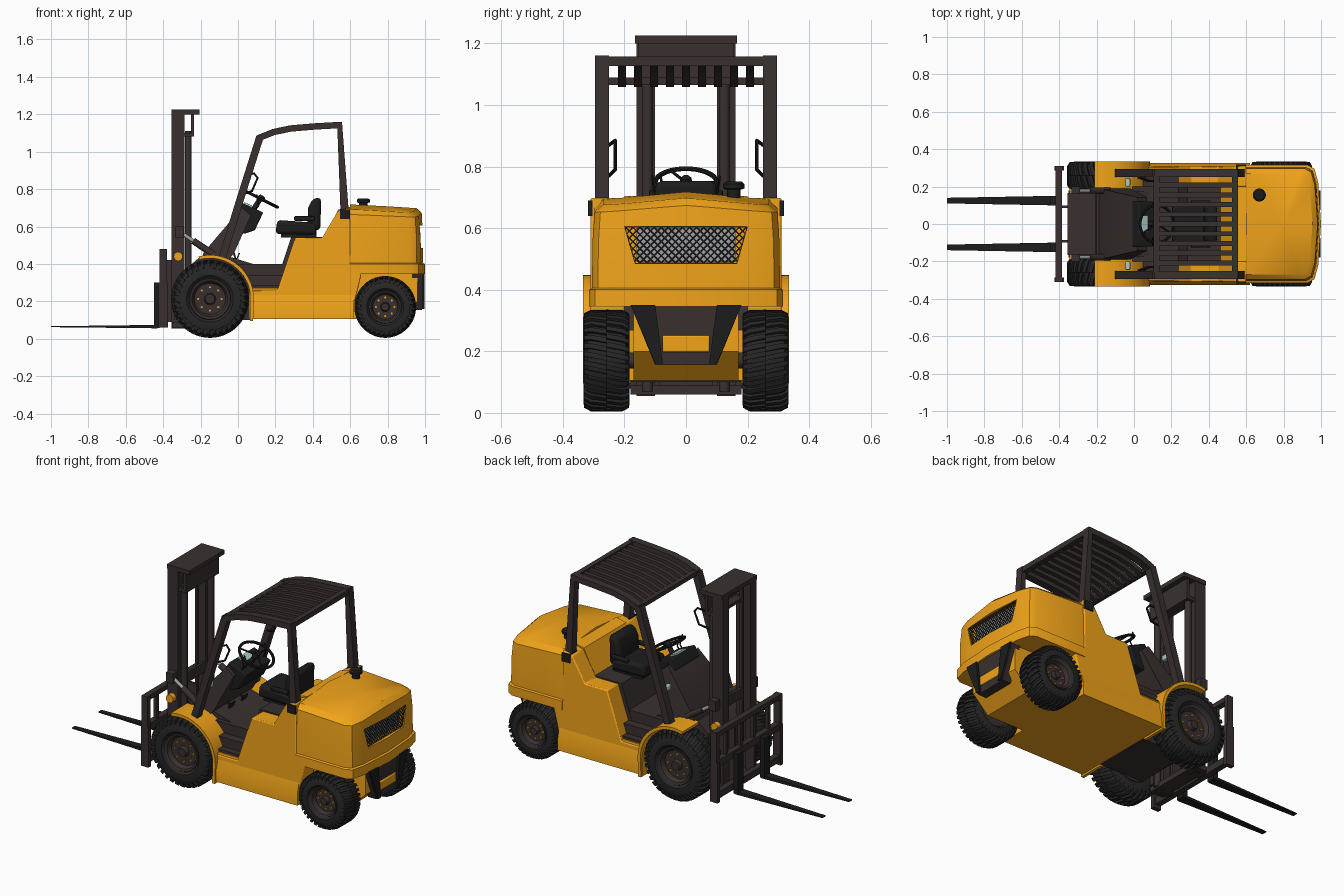
import bpy, bmesh
from math import sin, cos, pi, radians
from mathutils import Vector

if "Cube" in bpy.data.objects:
    bpy.data.objects.remove(bpy.data.objects["Cube"])


def material(name, *rgb):
    m = bpy.data.materials.new(name)
    m.diffuse_color = (*rgb, 1)
    m.use_nodes = True
    m.node_tree.nodes["Principled BSDF"].inputs["Base Color"].default_value = m.diffuse_color
    return m


YELLOW = material("yellow_paint", 0.88, 0.37, 0.01)
DARK = material("dark_frame", 0.04, 0.03, 0.028)
BLACK = material("black_plastic", 0.012, 0.012, 0.012)
RUBBER = material("rubber", 0.02, 0.02, 0.02)
STEEL = material("steel", 0.35, 0.36, 0.38)
GLASS = material("lamp_glass", 0.4, 0.6, 0.55)


def finish(name, bm, mat, mirror=False, bevel=0, warp=None):
    bmesh.ops.remove_doubles(bm, verts=bm.verts, dist=1e-5)
    bmesh.ops.recalc_face_normals(bm, faces=bm.faces)
    if warp:
        for v in bm.verts:
            v.co = Vector(warp(*v.co))
    me = bpy.data.meshes.new(name)
    bm.to_mesh(me)
    bm.free()
    ob = bpy.data.objects.new(name, me)
    bpy.context.collection.objects.link(ob)
    me.materials.append(mat)
    if bevel:
        b = ob.modifiers.new("bevel", 'BEVEL')
        b.width, b.segments, b.limit_method = bevel, 2, 'ANGLE'
    if mirror:
        ob.modifiers.new("mirror", 'MIRROR').use_axis = (False, True, False)
    return ob


def prism(name, pts, a, b, mat, axis='y', **kw):
    """Profile in xz extruded along y, or in yz extruded along x."""
    bm = bmesh.new()
    put = (lambda p, t: (p[0], t, p[1])) if axis == 'y' else (lambda p, t: (t, p[0], p[1]))
    r0, r1 = ([bm.verts.new(put(p, t)) for p in pts] for t in (a, b))
    bm.faces.new(r0)
    bm.faces.new(r1)
    for i in range(len(pts)):
        j = (i + 1) % len(pts)
        bm.faces.new((r0[i], r0[j], r1[j], r1[i]))
    return finish(name, bm, mat, **kw)


def box(name, x0, x1, y0, y1, z0, z1, mat, **kw):
    return prism(name, [(x0, z0), (x1, z0), (x1, z1), (x0, z1)], y0, y1, mat, **kw)


def strip(name, path, w, y0, y1, mat, **kw):
    """Bar of thickness w following a path in xz."""
    P = [Vector(p) for p in path]
    left, right = [], []
    for i, p in enumerate(P):
        d = (P[min(i + 1, len(P) - 1)] - P[max(i - 1, 0)]).normalized()
        n = Vector((-d.y, d.x)) * w / 2
        left.append(p + n)
        right.append(p - n)
    return prism(name, left + right[::-1], y0, y1, mat, **kw)


def lathe(name, prof, c, axis, mat, n=32, **kw):
    """Profile of (radius, height) turned round an axis through c."""
    bm = bmesh.new()
    q = Vector(axis).to_track_quat('Z', 'Y')
    rings = [[bm.verts.new(Vector(c) + q @ Vector((r * cos(2 * pi * k / n), r * sin(2 * pi * k / n), h)))
              for k in range(n)] for r, h in prof]
    for A, B in zip(rings, rings[1:]):
        for k in range(n):
            bm.faces.new((A[k], A[(k + 1) % n], B[(k + 1) % n], B[k]))
    return finish(name, bm, mat, **kw)


def rod(name, p, q, r, mat, n=16, **kw):
    d = Vector(q) - Vector(p)
    return lathe(name, [(0, 0), (r, 0), (r, d.length), (0, d.length)], p, d, mat, n, **kw)


def tube(name, pts, r, mat, mirror=False):
    cu = bpy.data.curves.new(name, 'CURVE')
    cu.dimensions, cu.bevel_depth, cu.bevel_resolution = '3D', r, 2
    s = cu.splines.new('POLY')
    s.points.add(len(pts) - 1)
    for sp, p in zip(s.points, pts):
        sp.co = (*p, 1)
    tmp = bpy.data.objects.new(name, cu)
    bm = bmesh.new()
    bpy.context.collection.objects.link(tmp)
    bpy.context.view_layer.update()
    me = tmp.to_mesh()
    bm.from_mesh(me)
    bpy.data.objects.remove(tmp)
    return finish(name, bm, mat, mirror=mirror)


# Wheels: tyre carcass, staggered lugs, rim and bolts
def wheel(name, x, z, R, y=0.258, hw=0.073, n=34):
    c = (x, y, z)
    half = [(.52, .8), (.6, 1), (.8, 1), (.9, .85), (.94, .6)]
    lathe(name + "_tyre", [(r * R, h * hw) for r, h in half] + [(r * R, -h * hw) for r, h in half[::-1]],
          c, (0, 1, 0), RUBBER, 48, mirror=True)
    bm = bmesh.new()
    prof = [(1, 0), (1, .7), (.93, 1), (.8, 1.03), (.78, .95), (.85, .85), (.9, .6), (.9, 0)]
    for s in (-1, 1):
        for k in range(n):
            ends = []
            for e in (-.27, .27):
                ring = []
                for r, t in prof:
                    a = 2 * pi / n * (k + e + (.25 + .5 * t) * s)
                    ring.append(bm.verts.new((x + r * R * cos(a), y + s * t * hw, z + r * R * sin(a))))
                ends.append(ring)
            for i in range(8):
                j = (i + 1) % 8
                bm.faces.new((ends[0][i], ends[0][j], ends[1][j], ends[1][i]))
            bm.faces.new(ends[0])
            bm.faces.new(ends[1])
    finish(name + "_tread", bm, RUBBER, mirror=True)
    lathe(name + "_rim", [(0, .058), (.12 * R, .058), (.15 * R, .035), (.4 * R, .035), (.46 * R, .06),
                          (.52 * R, .064), (.55 * R, .055), (.55 * R, -.06), (0, -.06)], c, (0, 1, 0), DARK, 40, mirror=True)
    for k in range(8):
        a = pi / 4 * k
        b = Vector((x + .3 * R * cos(a), y + .03, z + .3 * R * sin(a)))
        rod(name + "_bolt", b, b + Vector((0, .012, 0)), .006, YELLOW, 6, mirror=True)


wheel("front_wheel", -.15, .213, .208)
wheel("rear_wheel", .787, .17, .165)
rod("rear_axle", (.787, -.2, .17), (.787, .2, .17), .026, DARK)
rod("front_axle", (-.15, -.2, .213), (-.15, .2, .213), .05, DARK)

# Chassis and body sides
prism("sill", [(-.3, .27), (.3, .27), (.325, .18), (.325, .105), (-.325, .105), (-.325, .18)], .06, .62, YELLOW, axis='x')
prism("belly", [(.6, .105), (.86, .105), (.96, .2), (.96, .36), (.6, .36)], -.17, .17, YELLOW)
prism("body_side", [(.06, .2), (.06, .26), (.21, .26), (.305, .54), (.45, .54), (.535, .685), (.6, .7), (.6, .4),
                    (.66, .345), (.625, .2)], .2, .31, YELLOW, mirror=True, bevel=.006)
prism("engine_bulkhead", [(.44, .5), (.535, .69), (.6, .705), (.6, .5)], -.2, .2, YELLOW)
prism("seat_deck", [(.19, .26), (.285, .545), (.47, .545), (.58, .26)], -.202, .202, DARK)
box("cab_floor", -.05, .26, -.2, .2, .2, .4, DARK)
box("cab_step_upper", .03, .245, .2, .25, .25, .34, DARK, mirror=True)
box("cab_step_lower", .05, .225, .25, .29, .25, .285, DARK, mirror=True)
prism("front_frame", [(-.27, .16), (-.2, .1), (.08, .1), (.08, .4), (-.05, .44), (-.2, .44), (-.27, .38)], -.175, .175, DARK)

# Front fenders
arc = [(-.15 + .226 * cos(radians(a)), .213 + .226 * sin(radians(a))) for a in range(105, -1, -7)]
strip("front_fender", arc + [(.072, .095)], .018, .18, .335, YELLOW, mirror=True)

# Counterweight: stacked outlines, ridged top
half = [(.6, .315), (.93, .315), (.965, .295), (.985, .22), (1, 0)]
ring2d = [(.6, 0)] + half + [(x, -y) for x, y in half[-2::-1]]
bm = bmesh.new()
rings = []
for z0, ins, ridge, fall in [(.345, 0, 0, 0), (.4, 0, 0, 0), (.405, .01, 0, 0), (.55, .011, 0, 0),
                             (.69, .018, .08, .04), (.718, .045, .08, .05)]:
    rings.append([bm.verts.new((x - ins * (x > .6), y * (1 - ins / .315), z0 - ridge * abs(y) - fall * (x - .6)))
                  for x, y in ring2d])
n = len(ring2d)
for A, B in zip(rings, rings[1:]):
    for k in range(n):
        bm.faces.new((A[k], A[(k + 1) % n], B[(k + 1) % n], B[k]))
bm.faces.new(rings[0])
peak = bm.verts.new((.8, 0, .708))
for k in range(n):
    bm.faces.new((rings[-1][k], rings[-1][(k + 1) % n], peak))
weight = finish("counterweight", bm, YELLOW)

# Rear grille: cut recess, radiator behind a diagonal mesh
grille = [(-.2, .605), (.2, .605), (.165, .485), (-.165, .485)]
cutter = prism("grille_cutter", grille, .945, 1.1, YELLOW, axis='x')
cutter.hide_render = True
cutter.hide_viewport = True
cut = weight.modifiers.new("recess", 'BOOLEAN')
cut.object, cut.operation, cut.solver = cutter, 'DIFFERENCE', 'EXACT'
box("radiator", .94, .95, -.16, .16, .49, .6, STEEL)
bm = bmesh.new()
bm.faces.new([bm.verts.new((.968, y, z)) for y, z in grille])
for s in (-1, 1):
    for k in range(-17, 18):
        bmesh.ops.bisect_plane(bm, geom=bm.verts[:] + bm.edges[:] + bm.faces[:],
                               plane_co=(0, k * .023, .545), plane_no=(0, 1, s))
mesh = finish("grille_mesh", bm, DARK)
wf = mesh.modifiers.new("wire", 'WIREFRAME')
wf.thickness, wf.use_even_offset = .006, False

# Tow bracket and rear details
prism("tow_bracket", [(-.18, .35), (.18, .35), (.1, .155), (-.1, .155)], .93, .985, DARK, axis='x')
prism("tow_bracket_arm", [(.1, .35), (.18, .35), (.1, .16), (.075, .16)], .98, .998, BLACK, axis='x', mirror=True)
box("tow_plate", .98, .993, -.077, .077, .197, .252, YELLOW, bevel=.005)
lathe("exhaust_cap", [(0, 0), (.022, 0), (.022, .03), (.035, .034), (.035, .048), (.026, .056), (0, .056)],
      (.67, .155, .695), (0, 0, 1), BLACK, 24)

# Overhead guard
roof = [(.115, 1.075), (.19, 1.105), (.28, 1.124), (.41, 1.135), (.55, 1.143)]
strip("guard_front_pillar", [(-.085, .43), (.01, .74), (.118, 1.082)], .04, .25, .295, DARK, mirror=True)
strip("guard_roof_rail", roof, .034, .25, .295, DARK, mirror=True)
prism("guard_rear_pillar", [(.53, 1.155), (.556, 1.16), (.592, .68), (.548, .68)], .25, .295, DARK, mirror=True)
box("guard_foot", .545, .6, .245, .318, .64, .69, BLACK, mirror=True)
box("guard_rear_beam", .525, .555, -.26, .26, 1.127, 1.157, DARK)
box("guard_front_beam", .105, .135, -.26, .26, 1.065, 1.09, DARK)
for k in range(9):
    y = -.208 + k * .052
    strip("guard_slat", [(x, z - .004) for x, z in roof], .026, y - .013, y + .013, DARK)
tube("grab_handle", [(.04, .25, .87), (.085, .23, .885), (.105, .23, .86), (.075, .23, .79), (.02, .25, .77)],
     .006, BLACK, mirror=True)

# Seat
box("seat_base", .23, .42, -.09, .09, .54, .57, BLACK)
prism("seat_cushion", [(.2, .56), (.42, .555), (.42, .62), (.21, .635)], -.105, .105, BLACK, bevel=.018)
prism("seat_back", [(.37, .58), (.44, .58), (.445, .755), (.4, .75), (.375, .7)], -.1, .1, BLACK, bevel=.02)
box("seat_armrest", .3, .41, .105, .125, .63, .655, BLACK, mirror=True, bevel=.006)

# Cowl, dashboard and controls
prism("cowl", [(-.19, .43), (-.185, .46), (.02, .7), (.07, .66), (-.02, .46), (-.05, .42)], -.19, .19, DARK,
      warp=lambda x, y, z: (x, y * (1 if z < .5 else .75), z))
prism("dashboard", [(-.01, .67), (.025, .725), (.135, .675), (.09, .58), (.03, .56)], -.12, .12, BLACK, bevel=.006)
prism("gauge_glass", [(.03, .722), (.034, .73), (.075, .712), (.07, .7)], -.045, .045, GLASS)
rod("steering_column", (.05, 0, .64), (.13, 0, .765), .014, BLACK)
tilt = Vector((.45, 0, .89)).normalized()
hub = Vector((.122, 0, .748))
lathe("steering_wheel", [(.1 + .008 * cos(pi * k / 4), .008 * sin(pi * k / 4)) for k in range(9)], hub, tilt, BLACK, 40)
lathe("steering_hub", [(0, -.01), (.022, -.01), (.018, .015), (0, .02)], hub, tilt, BLACK, 20)
across = Vector((tilt.z, 0, -tilt.x))
for a in (90, 210, 330):
    d = across * cos(radians(a)) + Vector((0, sin(radians(a)), 0))
    rod("steering_spoke", hub, hub + d * .1, .005, BLACK, 8)
for y in (-.1, -.075, .1):
    tube("control_lever", [(.07, y, .66), (.11, y, .71), (.1, y * 1.1, .77)], .004, BLACK)
for y in (-.06, .06):
    tube("pedal_arm", [(-.03, y, .48), (-.01, y, .42), (.01, y, .41)], .005, DARK)
    prism("pedal", [(-.01, .425), (.005, .46), (.011, .457), (-.004, .422)], y - .022, y + .022, BLACK)
box("side_lamp", -.045, -.02, .2, .245, .6, .63, GLASS, mirror=True, bevel=.005)

# Mast
box("mast_outer_web", -.355, -.285, .145, .16, .055, 1.2, DARK, mirror=True)
box("mast_outer_flange", -.355, -.34, .1, .15, .055, 1.2, DARK, mirror=True)
box("mast_outer_back", -.3, -.285, .1, .15, .055, 1.2, DARK, mirror=True)
box("mast_inner_rail", -.335, -.305, .105, .14, .07, 1.2, DARK, mirror=True)
rod("lift_cylinder", (-.266, .125, .07), (-.266, .125, 1.11), .018, DARK, mirror=True)
box("mast_top_plate", -.355, -.205, -.165, .165, 1.2, 1.225, DARK)
box("mast_bracket", -.25, -.235, -.155, .155, 1.09, 1.2, DARK)
box("mast_bracket_base", -.3, -.235, -.155, .155, 1.08, 1.1, DARK)
box("mast_foot_beam", -.35, -.26, -.18, .18, .06, .09, DARK)
box("mast_middle_beam", -.3, -.285, -.15, .15, .5, .56, DARK)
box("mast_hinge", -.34, -.26, .15, .178, .1, .3, DARK, mirror=True)
rod("mast_lamp", (-.32, .155, .44), (-.32, .19, .44), .024, YELLOW, 24, mirror=True)
box("tilt_mount", -.335, -.29, .15, .2, .54, .6, DARK, mirror=True)
rod("tilt_rod", (-.31, .178, .57), (-.2, .178, .497), .01, STEEL, mirror=True)
rod("tilt_cylinder", (-.24, .178, .524), (-.13, .178, .45), .018, DARK, mirror=True)

# Carriage and backrest
box("carriage_post", -.42, -.38, .285, .31, .28, .48, DARK, mirror=True)
box("carriage_lower_post", -.425, -.375, .285, .31, .06, .3, DARK, mirror=True)
for z0, z1 in ((.08, .12), (.27, .31), (.452, .48)):
    box("carriage_bar", -.42, -.385, -.3, .3, z0, z1, DARK)
for y in (.06, .2):
    box("backrest_bar", -.41, -.39, y - .01, y + .01, .3, .46, DARK, mirror=True)
box("carriage_roller_plate", -.39, -.335, .085, .1, .09, .42, DARK, mirror=True)

# Forks
box("fork_shank", -.45, -.42, .1, .15, .058, .3, BLACK, mirror=True)
prism("fork_blade", [(-1, .062), (-.45, .056), (-.43, .056), (-.43, .074), (-1, .067)], .1, .15, BLACK, mirror=True,
      warp=lambda x, y, z: (x, .125 + (y - .125) * (.6 if x < -.9 else 1), z))

# Smooth round parts, keep hard edges
bpy.ops.object.select_all(action='DESELECT')
for ob in bpy.context.collection.objects:
    if ob.type == 'MESH' and ob is not cutter:
        ob.select_set(True)
        bpy.context.view_layer.objects.active = ob
bpy.ops.object.shade_smooth_by_angle(angle=radians(35))
